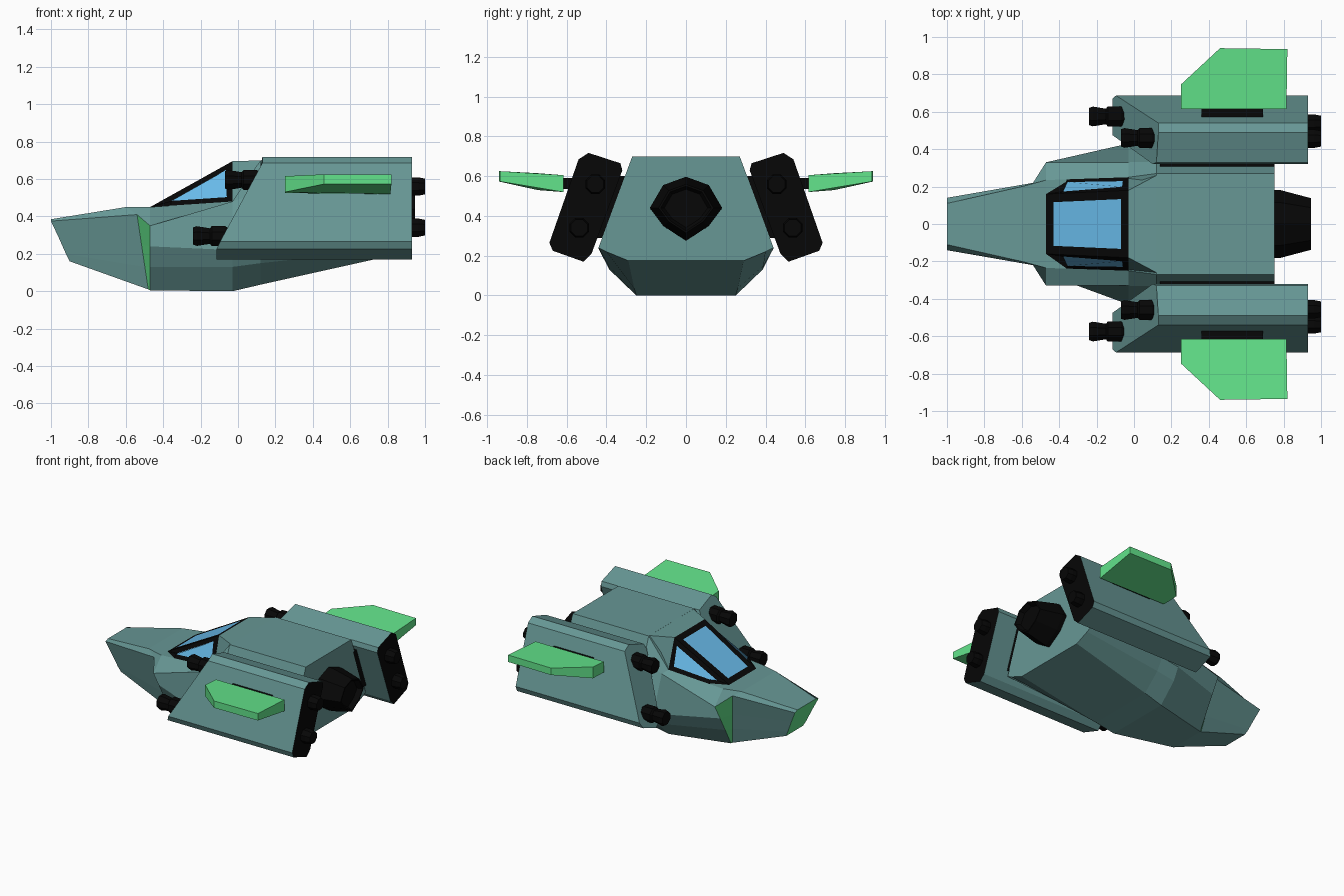
import bpy, bmesh, math

if "Cube" in bpy.data.objects:
    bpy.data.objects.remove(bpy.data.objects["Cube"])


def material(name, rgb):
    m = bpy.data.materials.new(name)
    m.diffuse_color = (*rgb, 1)
    m.use_nodes = True
    m.node_tree.nodes["Principled BSDF"].inputs["Base Color"].default_value = m.diffuse_color
    return m


TEAL = material("teal hull", (0.135, 0.31, 0.30))
GREEN = material("green trim", (0.125, 0.78, 0.26))
BLACK = material("black metal", (0.002, 0.002, 0.002))
GLASS = material("blue glass", (0.14, 0.50, 0.83))


def loft(name, rings, mats, mirror=False, rule=None):
    """Skin a list of equal-length point rings, cap both ends."""
    bm = bmesh.new()
    rows = [[bm.verts.new(p) for p in r] for r in rings]
    n = len(rows[0])
    for a, b in zip(rows, rows[1:]):
        for i in range(n):
            j = (i + 1) % n
            bm.faces.new((a[i], a[j], b[j], b[i]))
    bm.faces.new(rows[0])
    bm.faces.new(rows[-1])
    bmesh.ops.recalc_face_normals(bm, faces=bm.faces)
    bm.normal_update()
    if rule:
        for f in bm.faces:
            if rule(f.normal, f.calc_center_median()):
                f.material_index = 1
    me = bpy.data.meshes.new(name)
    bm.to_mesh(me)
    bm.free()
    return finish(name, me, mats, mirror)


def finish(name, me, mats, mirror=False):
    for m in mats:
        me.materials.append(m)
    ob = bpy.data.objects.new(name, me)
    bpy.context.collection.objects.link(ob)
    if mirror:
        mod = ob.modifiers.new("mirror", 'MIRROR')
        mod.use_axis = (False, True, False)
    return ob


def both(half):
    """Close a half section (x, y, z) across y = 0."""
    return half + [(x, -y, z) for x, y, z in reversed(half)]


def tube(name, y, z, profile, sides=8):
    """Mirrored pair of turned black parts along x; profile is (x, radius)."""
    angles = [2 * math.pi * (i + 0.5) / sides for i in range(sides)]
    rings = [[(x, y + r * math.cos(a), z + r * math.sin(a)) for a in angles]
             for x, r in profile]
    loft(name, rings, [BLACK], True)


# Fuselage: nose, flare, cockpit shoulders, main body
hull = [
    [(-1, .11, .385), (-1, .14, .375), (-.96, .125, .29), (-.92, .11, .2), (-.9, .1, .16)],
    [(-.6, .2, .45), (-.54, .22, .41), (-.516, .186, .25), (-.498, .161, .13), (-.48, .135, .01)],
    [(-.47, .235, .45), (-.47, .33, .35), (-.47, .268, .24), (-.47, .207, .13), (-.47, .14, .005)],
    [(-.03, .25, .48), (-.03, .33, .48), (-.03, .43, .22), (-.03, .385, .13), (-.03, .25, 0)],
    [(.12, .27, .70), (.12, .333, .53), (.12, .44, .235), (.12, .39, .15), (.12, .26, .035)],
    [(.75, .27, .70), (.75, .333, .53), (.75, .44, .24), (.75, .40, .22), (.75, .29, .175)],
]
loft("fuselage", [both(h) for h in hull], [TEAL, GREEN],
     rule=lambda n, c: n.x < -.45 and (c.x < -.9 or -.56 < c.x < -.46) and abs(c.y) < .3)

# Roof behind the canopy
loft("cockpit_roof", [both([(-.03, .18, .695), (-.03, .25, .46)]),
                      both([(.13, .265, .70), (.13, .30, .46)])], [TEAL])

# Canopy: black frame with inset glass panes
bm = bmesh.new()
v = {}
for s in (1, -1):
    v[s] = [bm.verts.new((x, s * y, z)) for x, y, z in
            [(-.47, .16, .45), (-.36, .24, .455), (-.03, .25, .48), (-.03, .18, .695)]]
panes = [bm.faces.new(v[1]), bm.faces.new(v[-1]),
         bm.faces.new((v[1][0], v[1][3], v[-1][3], v[-1][0]))]
bm.faces.new((v[1][3], v[1][2], v[-1][2], v[-1][3]))
bm.faces.new((v[1][0], v[-1][0], v[-1][1], v[1][1]))
bm.faces.new((v[1][1], v[-1][1], v[-1][2], v[1][2]))
bmesh.ops.recalc_face_normals(bm, faces=bm.faces)
for p, t in zip(panes, (.032, .032, .045)):
    bmesh.ops.inset_region(bm, faces=[p], thickness=t, use_even_offset=True)
    p.material_index = 1
me = bpy.data.meshes.new("canopy")
bm.to_mesh(me)
bm.free()
finish("canopy", me, [BLACK, GLASS])

# Side pods with slanted fronts and black rear faces
section = [(.32, .63), (.33, .665), (.49, .717), (.54, .685),
           (.687, .265), (.67, .225), (.516, .17), (.475, .21)]
front = [(min(.13, max(-.115, -.115 + (z - .23) * .54)), y, z) for y, z in section]
loft("side_pod", [front, [(.93, y, z) for y, z in section]], [TEAL, BLACK], True,
     rule=lambda n, c: n.x > .9)

# Black struts joining pods to fuselage
strut = [(.29, .60), (.34, .60), (.46, .29), (.40, .29)]
loft("pod_strut", [[(x, y, z) for y, z in strut] for x in (.14, .75)], [BLACK], True)

# Guns at the front of the pods
for label, x, y, z in (("upper", -.07, .46, .595), ("lower", -.24, .575, .295)):
    tube(label + "_gun", y, z, [(x, .05), (x + .02, .057), (x + .09, .045),
                                (x + .1, .058), (x + .17, .058), (x + .19, .045), (x + .3, .045)])

# Small thrusters at the rear of the pods
for label, y, z in (("upper", .456, .56), ("lower", .537, .34)):
    tube(label + "_thruster", y, z, [(.9, .053), (.965, .053), (1.0, .045)])

# Main engine nozzle
nozzle = [(0, .597), (.115, .555), (.182, .44), (.115, .35), (0, .275),
          (-.115, .35), (-.182, .44), (-.115, .555)]
loft("main_engine", [[(x, y * s, .44 + (z - .44) * s) for y, z in nozzle]
                     for x, s in ((.72, 1), (.78, 1), (.945, .76), (.945, .70), (.91, .6))], [BLACK])

# Green winglets and their black mounts
plan = [(.25, .615, .525, .605), (.25, .745, .53, .615), (.46, .94, .573, .625),
        (.82, .935, .573, .625), (.815, .615, .52, .605)]
loft("winglet", [[(x, y, lo) for x, y, lo, hi in plan],
                 [(x, y, hi) for x, y, lo, hi in plan]], [GREEN], True)
mount = [(.36, .535), (.69, .535), (.69, .63), (.36, .63)]
loft("winglet_mount", [[(x, y, z) for x, y in mount] for z in (.535, .59)], [BLACK], True)
